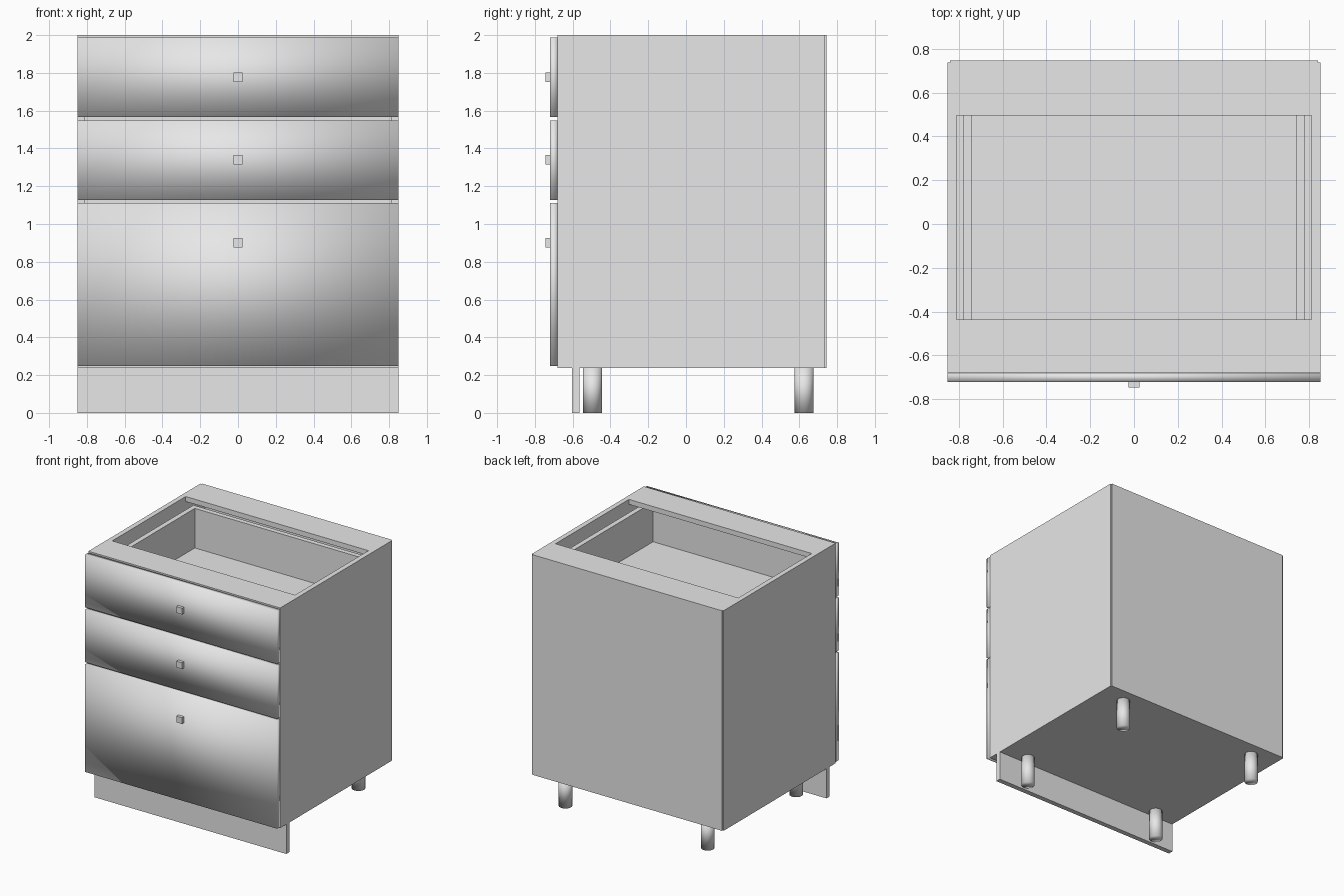
import bpy
import bmesh

old = bpy.data.objects.get("Cube")
if old:
    bpy.data.objects.remove(old)

# Single plain material
grey = bpy.data.materials.new("light_grey")
grey.use_nodes = True
colour = (0.8, 0.8, 0.8, 1)
grey.diffuse_color = colour
grey.node_tree.nodes["Principled BSDF"].inputs["Base Color"].default_value = colour


def finish(name, bm, smooth=False):
    mesh = bpy.data.meshes.new(name)
    bm.to_mesh(mesh)
    bm.free()
    for face in mesh.polygons:
        face.use_smooth = smooth
    mesh.materials.append(grey)
    obj = bpy.data.objects.new(name, mesh)
    bpy.context.scene.collection.objects.link(obj)
    return obj


def box(name, x, y, z, smooth=False):
    """Box from (low, high) ranges along each axis."""
    bm = bmesh.new()
    bmesh.ops.create_cube(bm, size=1)
    for v in bm.verts:
        v.co = [r[0] if c < 0 else r[1] for c, r in zip(v.co, (x, y, z))]
    return finish(name, bm, smooth)


W, T = 0.85, 0.04               # half width, board thickness
FRONT, BACK = -0.68, 0.737      # carcass depth
BASE, TOP = 0.237, 2.0          # carcass height
INNER = W - T

# Carcass boards
for side, s in (("left", 1), ("right", -1)):
    box(side + "_side_panel", sorted((s * INNER, s * W)), (FRONT, BACK), (BASE, TOP))
box("bottom_panel", (-INNER, INNER), (FRONT, BACK), (BASE, BASE + T))
box("front_top_rail", (-INNER, INNER), (FRONT, -0.435), (TOP - T, TOP))
box("back_top_rail", (-INNER, INNER), (0.495, BACK), (TOP - T, TOP))
box("back_panel", (-0.84, 0.84), (BACK, 0.745), (BASE, TOP))

# Drawers: smooth front, square knob and an open box behind
drawers = {
    "top": (1.566, 1.988, 1.777),
    "middle": (1.126, 1.548, 1.34),
    "bottom": (0.247, 1.11, 0.90),
}
for name, (low, high, knob) in drawers.items():
    box(name + "_drawer_front", (-W, W), (-0.72, FRONT), (low, high), smooth=True)
    box(name + "_drawer_knob", (-0.025, 0.025), (-0.745, -0.72), (knob - 0.025, knob + 0.025))
    z0, z1 = max(low, BASE + T) + 0.01, high - 0.07
    outer, inner, rear = 0.78, 0.74, 0.55
    for side, s in (("left", 1), ("right", -1)):
        box(f"{name}_drawer_{side}_wall", sorted((s * inner, s * outer)), (FRONT, rear), (z0, z1))
    box(name + "_drawer_back_wall", (-inner, inner), (rear - T, rear), (z0, z1))
    box(name + "_drawer_front_wall", (-inner, inner), (FRONT, FRONT + T), (z0, z1))
    box(name + "_drawer_floor", (-inner, inner), (FRONT + T, rear - T), (z0, z0 + 0.025))

# Plinth board and round legs
box("toe_kick", (-W, W), (-0.603, -0.563), (0, BASE))
for depth, y in (("front", -0.495), ("back", 0.625)):
    for side, s in (("left", 1), ("right", -1)):
        bm = bmesh.new()
        bmesh.ops.create_cone(bm, cap_ends=True, segments=32, radius1=0.05, radius2=0.05, depth=BASE)
        bmesh.ops.translate(bm, vec=(s * 0.63, y, BASE / 2), verts=bm.verts)
        finish(f"{depth}_{side}_leg", bm, smooth=True)
